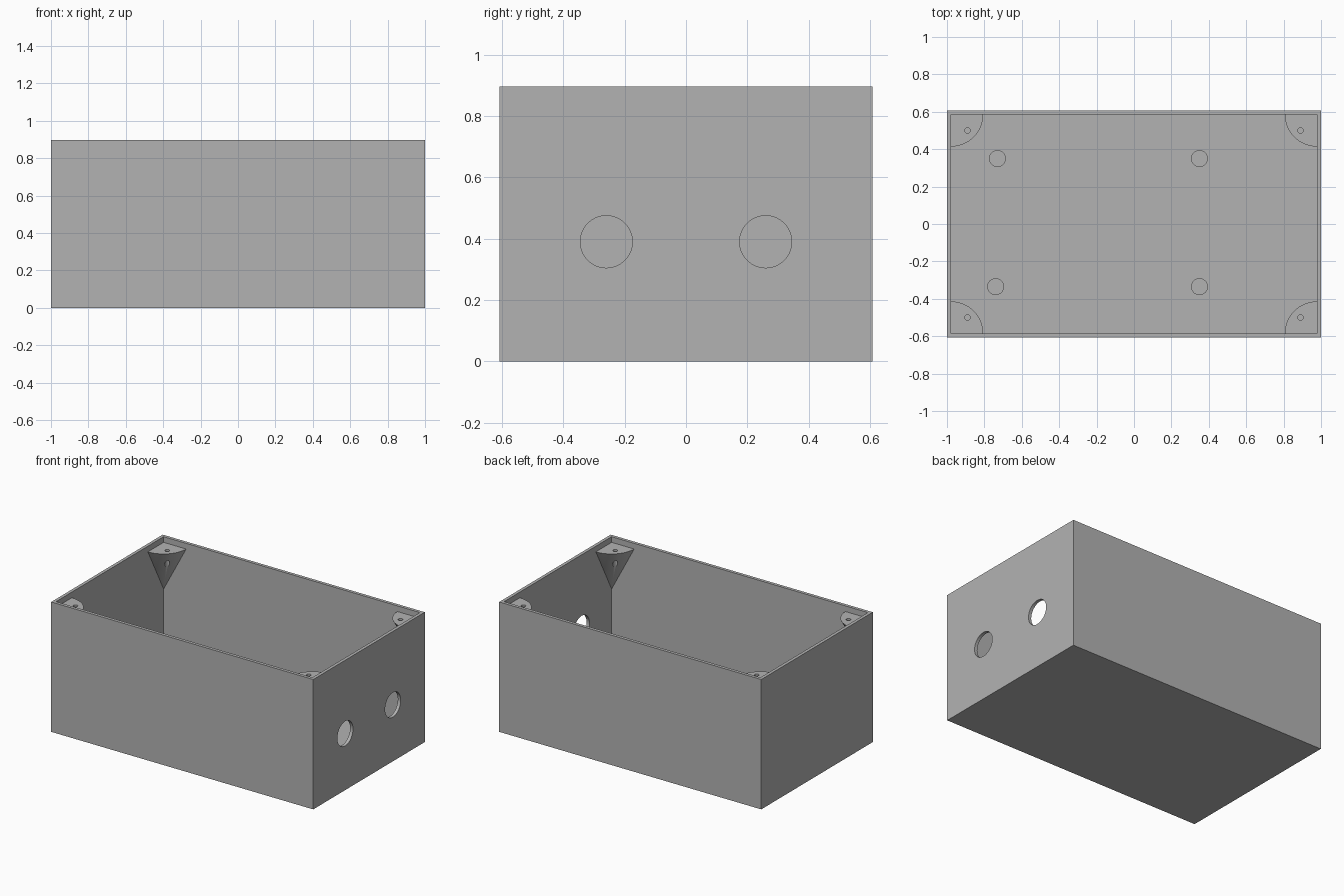
import bpy, bmesh
from math import cos, sin, pi
from mathutils import Matrix

if "Cube" in bpy.data.objects:
    bpy.data.objects.remove(bpy.data.objects["Cube"])

HX, HY, H = 1.0, 0.608, 0.896       # outer half sizes and height
WALL = 0.022
IX, IY = HX - WALL, HY - WALL       # inner half sizes
POST_TOP, POST_BOTTOM, POST_R = 0.857, 0.535, 0.172

grey = bpy.data.materials.new("plain grey")
grey.use_nodes = True
grey.diffuse_color = (0.45, 0.45, 0.45, 1)
grey.node_tree.nodes["Principled BSDF"].inputs["Base Color"].default_value = grey.diffuse_color


def finish(name, bm):
    bmesh.ops.recalc_face_normals(bm, faces=bm.faces)
    mesh = bpy.data.meshes.new(name)
    bm.to_mesh(mesh)
    bm.free()
    mesh.materials.append(grey)
    obj = bpy.data.objects.new(name, mesh)
    bpy.context.collection.objects.link(obj)
    return obj


def box(name, half_x, half_y, low, high):
    bm = bmesh.new()
    size = Matrix.Diagonal((2 * half_x, 2 * half_y, high - low, 1))
    bmesh.ops.create_cube(bm, size=1, matrix=Matrix.Translation((0, 0, (low + high) / 2)) @ size)
    return finish(name, bm)


def cylinder(name, centre, radius, depth, axis="Z", sides=48):
    bm = bmesh.new()
    turn = Matrix.Rotation(pi / 2, 4, "Y") if axis == "X" else Matrix()
    bmesh.ops.create_cone(bm, cap_ends=True, segments=sides, radius1=radius, radius2=radius,
                          depth=depth, matrix=Matrix.Translation(centre) @ turn)
    return finish(name, bm)


def activate(obj):
    bpy.ops.object.select_all(action="DESELECT")
    obj.select_set(True)
    bpy.context.view_layer.objects.active = obj


def cut(obj, cutter):
    mod = obj.modifiers.new("cut", "BOOLEAN")
    mod.operation, mod.solver, mod.object = "DIFFERENCE", "EXACT", cutter
    activate(obj)
    bpy.ops.object.modifier_apply(modifier=mod.name)
    bpy.data.objects.remove(cutter)


def smooth(obj):
    activate(obj)
    bpy.ops.object.shade_smooth_by_angle(angle=pi / 6)


# Open box with two cable holes in its +x wall
body = box("enclosure_body", HX, HY, 0, H)
cut(body, box("cavity_cutter", IX, IY, WALL, H + 0.1))
for y in (-0.26, 0.26):
    cut(body, cylinder("cable_hole_cutter", (HX, y, 0.39), 0.085, 0.2, "X", 64))
smooth(body)


# Quarter-cone screw posts tapering down into each inner corner
def corner_post(name, sx, sy):
    bm = bmesh.new()
    cx, cy = sx * IX, sy * IY
    apex = bm.verts.new((cx, cy, POST_BOTTOM))
    corner = bm.verts.new((cx, cy, POST_TOP))
    steps = 16
    arc = [bm.verts.new((cx - sx * POST_R * cos(i * pi / 2 / steps),
                         cy - sy * POST_R * sin(i * pi / 2 / steps), POST_TOP))
           for i in range(steps + 1)]
    bm.faces.new([corner] + arc)
    for a, b in zip(arc, arc[1:]):
        bm.faces.new((a, b, apex))
    bm.faces.new((corner, arc[0], apex))
    bm.faces.new((corner, arc[-1], apex))
    post = finish(name, bm)
    cut(post, cylinder("screw_hole_cutter", (sx * 0.89, sy * 0.5, 0.8), 0.015, 0.4, sides=24))
    smooth(post)


for side, sx in (("left", 1), ("right", -1)):
    for end, sy in (("front", -1), ("back", 1)):
        corner_post(f"{end}_{side}_screw_post", sx, sy)

# Round standoffs on the floor
STANDOFF_H = 0.08
for name, x, y in (("back_right", -0.73, 0.35), ("back_left", 0.35, 0.35),
                   ("front_right", -0.74, -0.335), ("front_left", 0.35, -0.335)):
    smooth(cylinder(f"{name}_standoff", (x, y, WALL + STANDOFF_H / 2 - 0.002),
                    0.045, STANDOFF_H))
